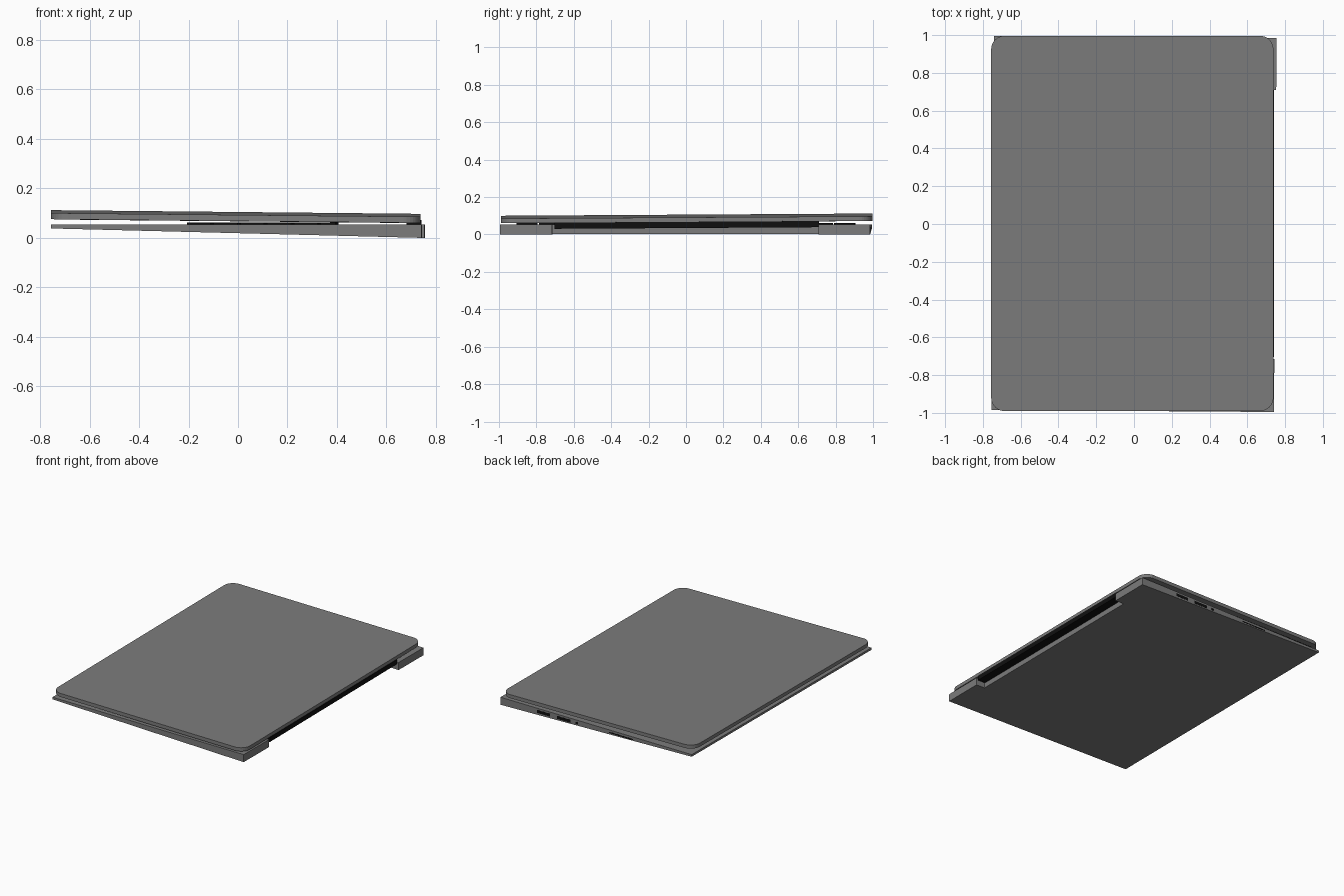
import bpy, bmesh, math
from mathutils import Matrix

if "Cube" in bpy.data.objects:
    bpy.data.objects.remove(bpy.data.objects["Cube"])


def material(name, v):
    m = bpy.data.materials.new(name)
    m.diffuse_color = (v, v, v, 1)
    m.use_nodes = True
    m.node_tree.nodes["Principled BSDF"].inputs["Base Color"].default_value = m.diffuse_color
    return m


GREY = material("dark_grey", 0.2)
BLACK = material("black", 0.005)
TURN = Matrix.Rotation(-0.007, 4, 'Z')   # base sits slightly turned under the lid


def rect(x0, x1, y0, y1):
    return [(x0, y0), (x1, y0), (x1, y1), (x0, y1)]


def round_rect(x0, x1, y0, y1, r, n=8):
    pts = []
    for cx, cy, a in ((x1 - r, y1 - r, 0), (x0 + r, y1 - r, 90),
                      (x0 + r, y0 + r, 180), (x1 - r, y0 + r, 270)):
        for i in range(n + 1):
            t = math.radians(a + 90 * i / n)
            pts.append((cx + r * math.cos(t), cy + r * math.sin(t)))
    return pts


def slab(name, outlines, low, high, mat, turn=True):
    """Extruded plan outlines between two height functions of (x, y)."""
    bm = bmesh.new()
    for pts in outlines:
        lo = [bm.verts.new((x, y, low(x, y))) for x, y in pts]
        hi = [bm.verts.new((x, y, high(x, y))) for x, y in pts]
        bm.faces.new(lo[::-1])
        bm.faces.new(hi)
        for i in range(len(pts)):
            j = (i + 1) % len(pts)
            bm.faces.new((lo[i], lo[j], hi[j], hi[i]))
    bmesh.ops.recalc_face_normals(bm, faces=bm.faces[:])
    if turn:
        bm.transform(TURN)
    me = bpy.data.meshes.new(name)
    bm.to_mesh(me)
    bm.free()
    me.materials.append(mat)
    ob = bpy.data.objects.new(name, me)
    bpy.context.collection.objects.link(ob)
    return ob


def flat(z):
    return lambda x, y: z


def lid_plane(z):
    return lambda x, y: z - 0.01 * x + 0.006 * y


# Wedge base with a hinge notch in the rear edge
X, Y, TOP = 0.748, 0.99, 0.053
outline = [(-X, -Y), (X, -Y), (X, -0.71), (0.68, -0.71),
           (0.68, 0.715), (X, 0.715), (X, Y), (-X, Y)]
slab("base", [outline], lambda x, y: 0.038 * (X - x) / (2 * X), flat(TOP), GREY)

# Keyboard: five full rows of keys and a short function row
keys = []
for row in range(6):
    x0 = -0.2 + 0.108 * row
    x1 = x0 + (0.096 if row < 5 else 0.06)
    if row == 0:
        cuts = [-0.91, -0.79, -0.67, -0.55, -0.43, 0.19, 0.31, 0.43, 0.55, 0.67, 0.79, 0.91]
    else:
        cuts = [-0.91 + 1.82 * i / 15 for i in range(16)]
    keys += [rect(x0, x1, a + 0.006, b - 0.006) for a, b in zip(cuts, cuts[1:])]
slab("keyboard_keys", keys, flat(TOP - 0.002), flat(0.0615), BLACK)

# Touchpad
slab("touchpad", [rect(-0.66, -0.28, -0.32, 0.32)], flat(TOP - 0.002), flat(TOP + 0.001), GREY)

# Ports on the +y side
ports = [rect(0.36, 0.46, Y - 0.01, Y + 0.001), rect(0.2, 0.305, Y - 0.01, Y + 0.001)]
slab("side_ports", ports, flat(0.021), flat(0.041), BLACK)
slab("audio_port", [rect(0.14, 0.16, Y - 0.01, Y + 0.001)], flat(0.024), flat(0.039), BLACK)
slab("card_slot", [rect(-0.29, -0.10, Y - 0.01, Y + 0.001)], flat(0.031), flat(0.039), BLACK)

# Tilted lid with screen and hinge bar
slab("lid", [round_rect(-0.756, 0.738, -0.99, 0.996, 0.07)],
     lid_plane(0.0735), lid_plane(0.0985), GREY, False)
slab("screen", [rect(-0.71, 0.66, -0.95, 0.955)],
     lid_plane(0.0725), lid_plane(0.075), BLACK, False)
slab("hinge", [rect(0.682, 0.741, -0.703, 0.71)],
     lid_plane(0.042), lid_plane(0.075), BLACK, False)
